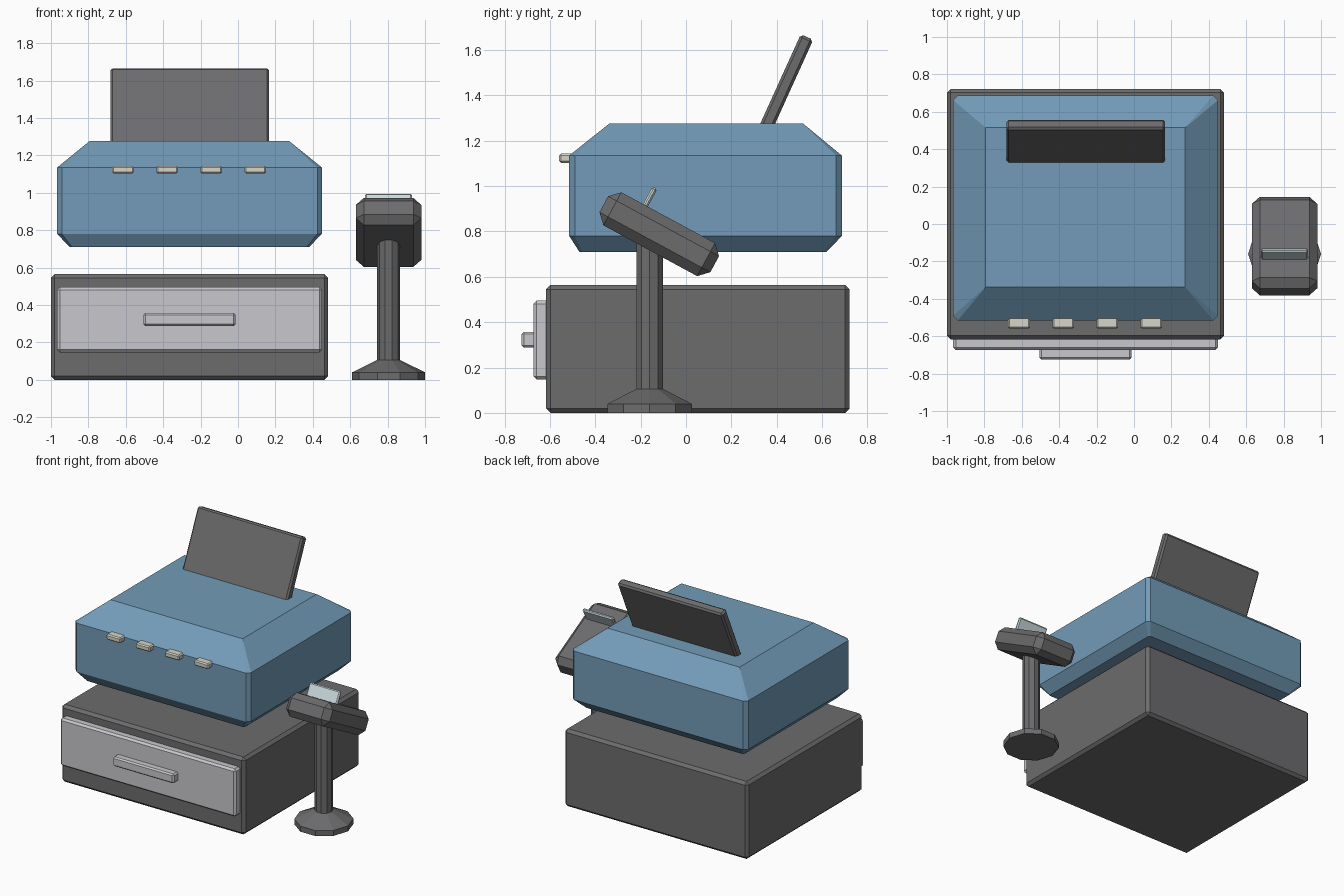
import bpy, bmesh
from math import radians, sin, cos, pi
from mathutils import Matrix, Vector

if "Cube" in bpy.data.objects:
    bpy.data.objects.remove(bpy.data.objects["Cube"])


def material(name, rgb):
    m = bpy.data.materials.new(name)
    m.diffuse_color = (*rgb, 1)
    m.use_nodes = True
    m.node_tree.nodes["Principled BSDF"].inputs["Base Color"].default_value = m.diffuse_color
    return m


DARK = material("dark_grey", (0.15, 0.15, 0.155))
BLUE = material("blue", (0.17, 0.33, 0.48))
LIGHT = material("light_grey", (0.58, 0.58, 0.61))
CREAM = material("cream", (0.68, 0.67, 0.58))
PALE = material("pale_card", (0.6, 0.7, 0.72))


def finish(name, bm, mat, matrix=Matrix()):
    bmesh.ops.recalc_face_normals(bm, faces=bm.faces)
    me = bpy.data.meshes.new(name)
    bm.to_mesh(me)
    bm.free()
    me.materials.append(mat)
    ob = bpy.data.objects.new(name, me)
    ob.matrix_world = matrix
    bpy.context.collection.objects.link(ob)
    return ob


def box(name, x, y, z, bevel, mat, matrix=Matrix()):
    """Chamfered box from (min, max) ranges."""
    bm = bmesh.new()
    bmesh.ops.create_cube(bm, size=1)
    for v in bm.verts:
        v.co = Vector([(a + b) / 2 + c * (b - a) for c, (a, b) in zip(v.co, (x, y, z))])
    bmesh.ops.bevel(bm, geom=bm.edges[:], offset=bevel, segments=1,
                    affect='EDGES', profile=0.5)
    return finish(name, bm, mat, matrix)


def loft(name, rings, mat):
    """Closed solid through stacked rings of equal point count."""
    bm = bmesh.new()
    rows = [[bm.verts.new(p) for p in r] for r in rings]
    n = len(rows[0])
    for a, b in zip(rows, rows[1:]):
        for i in range(n):
            j = (i + 1) % n
            bm.faces.new((a[i], a[j], b[j], b[i]))
    bm.faces.new(rows[0][::-1])
    bm.faces.new(rows[-1])
    bmesh.ops.remove_doubles(bm, verts=bm.verts, dist=0.001)
    return finish(name, bm, mat)


def rect_ring(x0, x1, y0, y1, z, c):
    """Rectangle with corners cut by c."""
    return [(x0 + c, y0, z), (x1 - c, y0, z), (x1, y0 + c, z), (x1, y1 - c, z),
            (x1 - c, y1, z), (x0 + c, y1, z), (x0, y1 - c, z), (x0, y0 + c, z)]


def round_ring(cx, cy, r, z, n=10):
    return [(cx + r * cos(2 * pi * i / n), cy + r * sin(2 * pi * i / n), z) for i in range(n)]


# Cash drawer with front panel and handle
box("drawer_case", (-1, 0.482), (-0.617, 0.722), (0, 0.565), 0.02, DARK)
box("drawer_front", (-0.967, 0.449), (-0.673, -0.59), (0.147, 0.495), 0.014, LIGHT)
box("drawer_handle", (-0.505, -0.013), (-0.725, -0.65), (0.288, 0.357), 0.01, LIGHT)

# Main body with sloped top and tucked-in bottom
loft("register_body", [
    rect_ring(-0.90, 0.38, -0.47, 0.62, 0.71, 0.012),
    rect_ring(-0.967, 0.449, -0.515, 0.687, 0.78, 0.025),
    rect_ring(-0.967, 0.449, -0.515, 0.687, 1.135, 0.025),
    rect_ring(-0.793, 0.273, -0.337, 0.515, 1.277, 0),
], BLUE)

# Row of keys along the front
for i in range(4):
    x = -0.615 + 0.236 * i
    box(f"key_{i + 1}", (x - 0.058, x + 0.058), (-0.56, -0.49), (1.103, 1.143), 0.008, CREAM)

# Display panel leaning back
tilt = Matrix.Translation((0, 0.361, 1.277)) @ Matrix.Rotation(radians(-24.4), 4, 'X')
box("display_panel", (-0.682, 0.167), (-0.03, 0.03), (-0.1, 0.418), 0.012, DARK, tilt)

# Card reader stand: ten-sided foot and pole
CX, CY = 0.805, -0.16
loft("reader_stand", [round_ring(CX, CY, r, z) for r, z in
                      ((0.195, 0), (0.195, 0.04), (0.061, 0.106), (0.061, 0.77))], DARK)

# Tilted card reader with a card standing in its slot
head = Matrix.Translation((CX, -0.118, 0.788)) @ Matrix.Rotation(radians(-28.4), 4, 'X')
box("card_reader", (-0.175, 0.175), (-0.278, 0.278), (-0.083, 0.083), 0.043, DARK, head)
box("card", (-0.125, 0.125), (-0.126, -0.102), (0.03, 0.171), 0.008, PALE, head)
